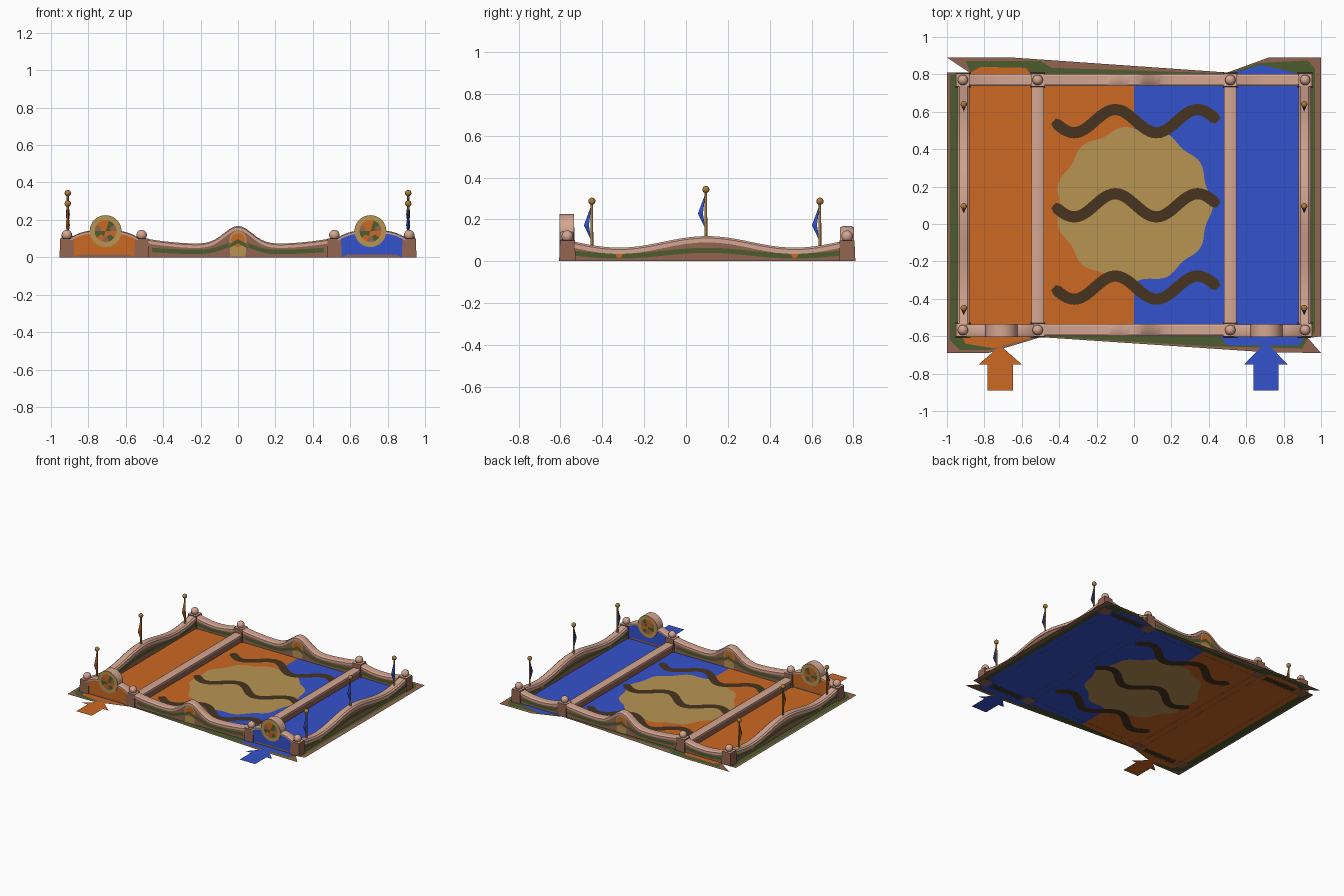
import bpy, bmesh, math
from mathutils import Vector, Matrix
from mathutils.geometry import delaunay_2d_cdt

if "Cube" in bpy.data.objects:
    bpy.data.objects.remove(bpy.data.objects["Cube"])


def material(name, r, g, b):
    m = bpy.data.materials.new(name)
    lin = [((c / 255 + 0.055) / 1.055) ** 2.4 for c in (r, g, b)]
    m.diffuse_color = (*lin, 1)
    m.use_nodes = True
    m.node_tree.nodes["Principled BSDF"].inputs["Base Color"].default_value = m.diffuse_color
    return m


ORANGE = material("orange", 204, 104, 34)
BLUE = material("blue", 52, 82, 205)
TAN = material("sand", 184, 148, 82)
DARK = material("dark brown", 70, 52, 32)
GREEN = material("leaf green", 76, 92, 46)
BROWN = material("brown stone", 146, 100, 80)
PINK = material("pale stone", 212, 166, 146)
GOLD = material("gold", 172, 124, 58)


def finish(name, bm, mats, smooth=None):
    me = bpy.data.meshes.new(name)
    bm.to_mesh(me)
    bm.free()
    ob = bpy.data.objects.new(name, me)
    bpy.context.collection.objects.link(ob)
    for m in mats:
        me.materials.append(m)
    if smooth:
        bpy.context.view_layer.objects.active = ob
        bpy.ops.object.select_all(action='DESELECT')
        ob.select_set(True)
        bpy.ops.object.shade_smooth_by_angle(angle=math.radians(smooth))
    return ob


# ---- painted floor sheet: overlapping outlines, the last one listed wins
def arrow(cx, tip):
    return [(cx - .067, -.89), (cx + .067, -.89), (cx + .067, -.75), (cx + .115, -.75),
            (cx, tip), (cx - .115, -.75), (cx - .067, -.75)]


def blob(cx, cy, r):
    return [(cx + (r + .012 * math.cos(11 * a)) * math.cos(a), cy + (r + .012 * math.cos(11 * a)) * math.sin(a))
            for a in (math.tau * i / 110 for i in range(110))]


def wave(cy):
    lo, hi = [], []
    k, n = math.tau / .44, 48
    for i in range(n + 1):
        x = -.43 + .88 * i / n
        y = cy - .062 * math.sin(k * (x + .43))
        t = Vector((1, -.062 * k * math.cos(k * (x + .43)))).normalized()
        w = .03 * (0.6 if i in (0, n) else 1)
        lo.append((x + t.y * w, y - t.x * w))
        hi.append((x - t.y * w, y + t.x * w))
    return lo + hi[::-1]


def rect(x0, y0, x1, y1):
    return [(x0, y0), (x1, y0), (x1, y1), (x0, y1)]


base = [(-1, -.69), (-.78, -.69), (-.5, -.605), (.7, -.685), (1, -.69), (.93, -.61), (1, -.6), (1, .89),
        (.72, .89), (.5, .81), (-.65, .89), (-1, .89), (-.88, .81), (-1, .81)]
border = [(-.985, -.62), (-.93, -.675), (-.78, -.675), (-.5, -.6), (.43, -.655), (.9, -.665), (.93, -.61),
          (.968, -.58), (.968, .83), (.93, .875), (.66, .86), (.5, .805), (-.44, .835), (-.5, .872),
          (-.9, .872), (-.87, .8), (-.985, .8)]
layers = [(base, BROWN), (border, GREEN),
          ([(-.93, -.58), (-.9, -.64), (-.75, -.665), (-.5, -.598), (0, -.58), (0, .78), (-.55, .8),
            (-.58, .835), (-.82, .84), (-.93, .78)], ORANGE),
          ([(0, -.58), (.46, -.6), (.5, -.65), (.88, -.65), (.93, -.58), (.93, .78), (.82, .82), (.68, .85),
            (.5, .8), (0, .78)], BLUE),
          (arrow(-.715, -.65), ORANGE), (arrow(.705, -.63), BLUE), (blob(0, .1, .41), TAN)]
layers += [(wave(c), DARK) for c in (.55, .1, -.34)]
layers += [(rect(sx * .715 - .14, y - .022, sx * .715 + .14, y + .022), DARK) for sx in (-1, 1) for y in (-.57, .77)]
pts, polys = [], []
for outline, _ in layers:
    polys.append(list(range(len(pts), len(pts) + len(outline))))
    pts += [Vector(p) for p in outline]
vs, _, fs, _, _, src = delaunay_2d_cdt(pts, [], polys, 1, 1e-5)
floor_mats = [BROWN, GREEN, ORANGE, BLUE, TAN, DARK]
bm = bmesh.new()
bv = [bm.verts.new((v.x, v.y, .001)) for v in vs]
for f, ids in zip(fs, src):
    if ids:
        face = bm.faces.new([bv[i] for i in f])
        face.material_index = floor_mats.index(layers[max(ids)][1])
finish("painted_floor", bm, floor_mats)


# ---- walls with a wavy coping; paint = list of (outline in u,z, material, layer)
def wall(name, a, b, height, cap=.024, body=BROWN, paint=(), n=48):
    a, b = Vector(a), Vector(b)
    mid, d = (a + b) / 2, (b - a).normalized()
    half, nrm = (b - a).length / 2, Vector((d.y, -d.x))
    bm = bmesh.new()

    def place(u, off, z):
        p = mid + d * u + nrm * off
        return bm.verts.new((p.x, p.y, z))

    rings = []
    for i in range(n + 1):
        u = -half + 2 * half * i / n
        h = height(u)
        sec = [(.029, 0), (.029, h - cap), (.033, h - cap), (.033, h - cap * .3), (.022, h)]
        rings.append([place(u, o, z) for o, z in sec] + [place(u, -o, z) for o, z in sec[::-1]])
    for r, s in zip(rings, rings[1:]):
        for j in range(9):
            bm.faces.new((r[j], s[j], s[j + 1], r[j + 1])).material_index = 0 if j in (0, 8) else 1
    bm.faces.new(rings[0])
    bm.faces.new(rings[-1][::-1])
    bmesh.ops.recalc_face_normals(bm, faces=bm.faces)
    finish(name, bm, [body, PINK], 30)
    if paint:
        bm = bmesh.new()
        mats = [GREEN, ORANGE, TAN, BROWN, DARK]
        for outline, m, layer in paint:
            for s in (1, -1):
                vs = [place(u, s * (.0295 + .001 * layer), z) for u, z in outline]
                bm.faces.new(vs if s > 0 else vs[::-1]).material_index = mats.index(m)
        finish(name + "_paint", bm, mats)


def garland(u0, u1, height, n=16):
    out = []
    for i in range(n):
        a, b = (u0 + (u1 - u0) * k / n for k in (i, i + 1))
        za, zb = height(a) * .5 - .008, height(b) * .5 - .008
        out.append(([(a, za - .012), (b, zb - .012), (b, zb + .012), (a, za + .012)], GREEN, 1))
    return out


def disc(u, z, r, n=20):
    return [(u + r * math.cos(math.tau * i / n), z + r * math.sin(math.tau * i / n)) for i in range(n)]


def bell(u): return .07 + .028 * (abs(u) / .48) ** 3 + .098 * math.exp(-(u / .105) ** 2)
def side(u): return .0925 + .0275 * math.cos(math.tau * u / .84)
def dip(u): return .068 + .028 * (abs(u) / .18) ** 2
def shoulder(u): return .145 - .04 * (abs(u) / .18) ** 3


crest = [(disc(0, .095, .046), TAN, 2), (disc(0, .092, .037), ORANGE, 3),
         ([(-.04, .004), (.04, .004), (.045, .065), (-.045, .065)], TAN, 2),
         ([(-.055, .045), (0, .075), (.055, .045), (.04, .075), (0, .098), (-.04, .075)], GREEN, 4)]
bell_paint = garland(-.46, -.05, bell) + garland(.05, .46, bell) + crest
side_paint = garland(-.65, .65, side, 40) + [(disc(s * .42, .03, .016, 10), ORANGE, 2) for s in (-1, 1)]
dip_paint = garland(-.17, .17, dip)
wall("front_wall", (-.5, -.567), (.5, -.567), bell, paint=bell_paint)
wall("back_wall", (-.5, .77), (.5, .77), bell, paint=bell_paint)


def ball(name, loc, r, m):
    bm = bmesh.new()
    bmesh.ops.create_uvsphere(bm, u_segments=16, v_segments=10, radius=r, matrix=Matrix.Translation(loc))
    finish(name, bm, [m], 60)


# ---- gate medallion: pale rim, sand faces, coloured wedges
def medallion(name, cx):
    c, r, bm = Vector((cx, -.57, .14)), .085, bmesh.new()
    bmesh.ops.create_cone(bm, cap_ends=True, segments=40, radius1=r, radius2=r, depth=.07,
                          matrix=Matrix.Translation(c) @ Matrix.Rotation(math.pi / 2, 4, 'X'))
    for f in bm.faces:
        f.material_index = 1 if abs(f.normal.y) > .9 else 0
    for s in (-1, 1):
        for k in range(10):
            a0 = math.pi / 2 + math.tau * (k - .5) / 10
            for r0, r1, mi in ((.028, .058, (2, 3, 4)[k % 3] if k else 3), (0, .028, 3 if k % 5 < 3 else 2)):
                ring = [(r1, a0 + math.tau / 40 * j) for j in range(5)] + \
                       ([(r0, a0 + math.tau / 40 * j) for j in (4, 2, 0)] if r0 else [(0, 0)])
                v = [bm.verts.new((c.x + q * math.cos(t), c.y + s * .0365, c.z + q * math.sin(t))) for q, t in ring]
                bm.faces.new(v if s < 0 else v[::-1]).material_index = mi
    finish(name, bm, [PINK, TAN, GREEN, ORANGE, BROWN], 40)


# ---- post with pale cap and ball
def post(name, x, y):
    bm = bmesh.new()
    bmesh.ops.create_cone(bm, cap_ends=True, segments=4, radius1=.056, radius2=.05, depth=.1,
                          matrix=Matrix.Translation((x, y, .05)) @ Matrix.Rotation(math.pi / 4, 4, 'Z'))
    for f in bm.faces:
        f.material_index = int(f.normal.z > .9)
    finish(name, bm, [BROWN, PINK])
    ball(name + "_ball", (x, y, .119), .028, PINK)


# ---- flag: pole, ball and folded pennant
def flag(name, x, y, top, m):
    z0 = side(y - .1) - .01
    bm = bmesh.new()
    bmesh.ops.create_cone(bm, cap_ends=True, segments=10, radius1=.007, radius2=.006, depth=top - z0,
                          matrix=Matrix.Translation((x, y, (top + z0) / 2)))
    finish(name + "_pole", bm, [GOLD], 40)
    ball(name + "_ball", (x, y, top), .017, GOLD)
    bm = bmesh.new()
    t, o, b, l, r = [bm.verts.new((x + dx, y + dy, top + dz)) for dx, dy, dz in
                     ((0, -.002, -.018), (0, -.038, -.115), (0, -.002, -.19), (-.011, -.014, -.115), (.011, -.014, -.115))]
    for f in ((t, l, o), (t, o, r), (b, o, l), (b, r, o), (t, r, l), (b, l, r)):
        bm.faces.new(f)
    finish(name + "_pennant", bm, [m])


for s, team, m in ((-1, "orange", ORANGE), (1, "blue", BLUE)):
    wall(team + "_side_wall", (s * .912, -.57), (s * .912, .77), side, cap=.03, paint=side_paint)
    wall(team + "_divider", (s * .515, -.57), (s * .515, .77), lambda u: .065, cap=.018, n=2)
    wall(team + "_back_wall", (s * .715 - .18, .77), (s * .715 + .18, .77), dip, paint=dip_paint)
    wall(team + "_gate", (s * .715 - .18, -.57), (s * .715 + .18, -.57), shoulder, cap=.016, body=m,
         paint=[([(-.16, .002), (.16, .002), (.13, .014), (-.13, .014)], BROWN, 1)])
    medallion(team + "_medallion", s * .708)
    for x in (.515, .915):
        for y in (-.567, .77):
            post(team + "_post", s * x, y)
    for y, top in ((-.45, .287), (.095, .343), (.64, .287)):
        flag(team + "_flag", s * .91, y, top, m)
